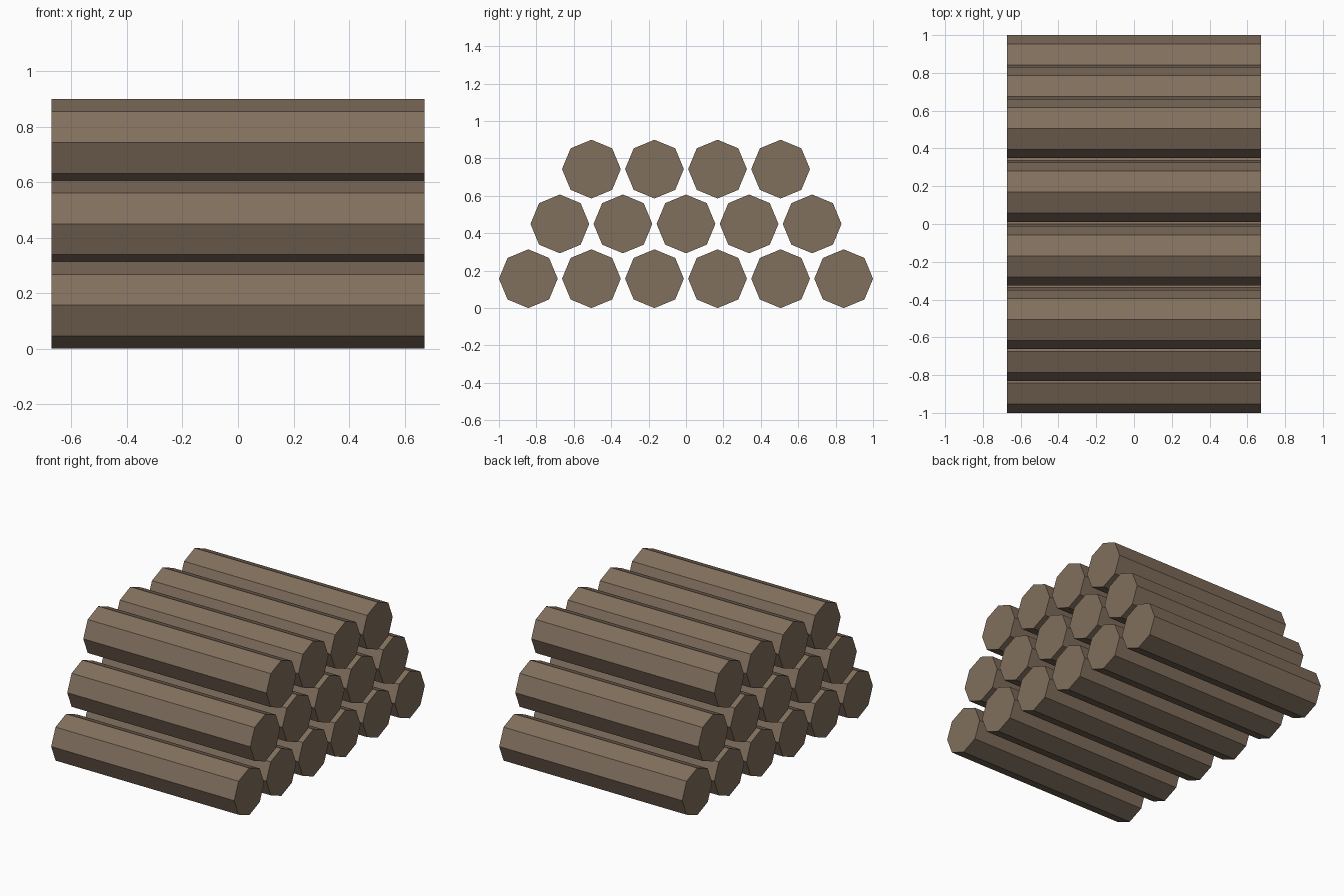
import bpy
from math import pi

if "Cube" in bpy.data.objects:
    bpy.data.objects.remove(bpy.data.objects["Cube"], do_unlink=True)

RADIUS, LENGTH = 0.157, 1.345
SPACING, ROW_RISE = 0.3372, 0.293

# Bark colour
wood = bpy.data.materials.new("brown wood")
wood.use_nodes = True
colour = (0.22, 0.16, 0.11, 1)
wood.diffuse_color = colour
wood.node_tree.nodes["Principled BSDF"].inputs["Base Color"].default_value = colour


def add_log(name, y, z):
    """Eight-sided log lying along x."""
    bpy.ops.mesh.primitive_cylinder_add(
        vertices=8, radius=RADIUS, depth=LENGTH,
        location=(0, y, z), rotation=(0, pi / 2, 0))
    log = bpy.context.object
    log.name = name
    log.data.materials.append(wood)


# Stacked rows, each one nested in the gaps of the row below
for row, (label, count) in enumerate((("bottom", 6), ("middle", 5), ("top", 4))):
    for i in range(count):
        add_log(f"{label}_log_{i + 1}", (i - (count - 1) / 2) * SPACING,
                RADIUS + row * ROW_RISE)
